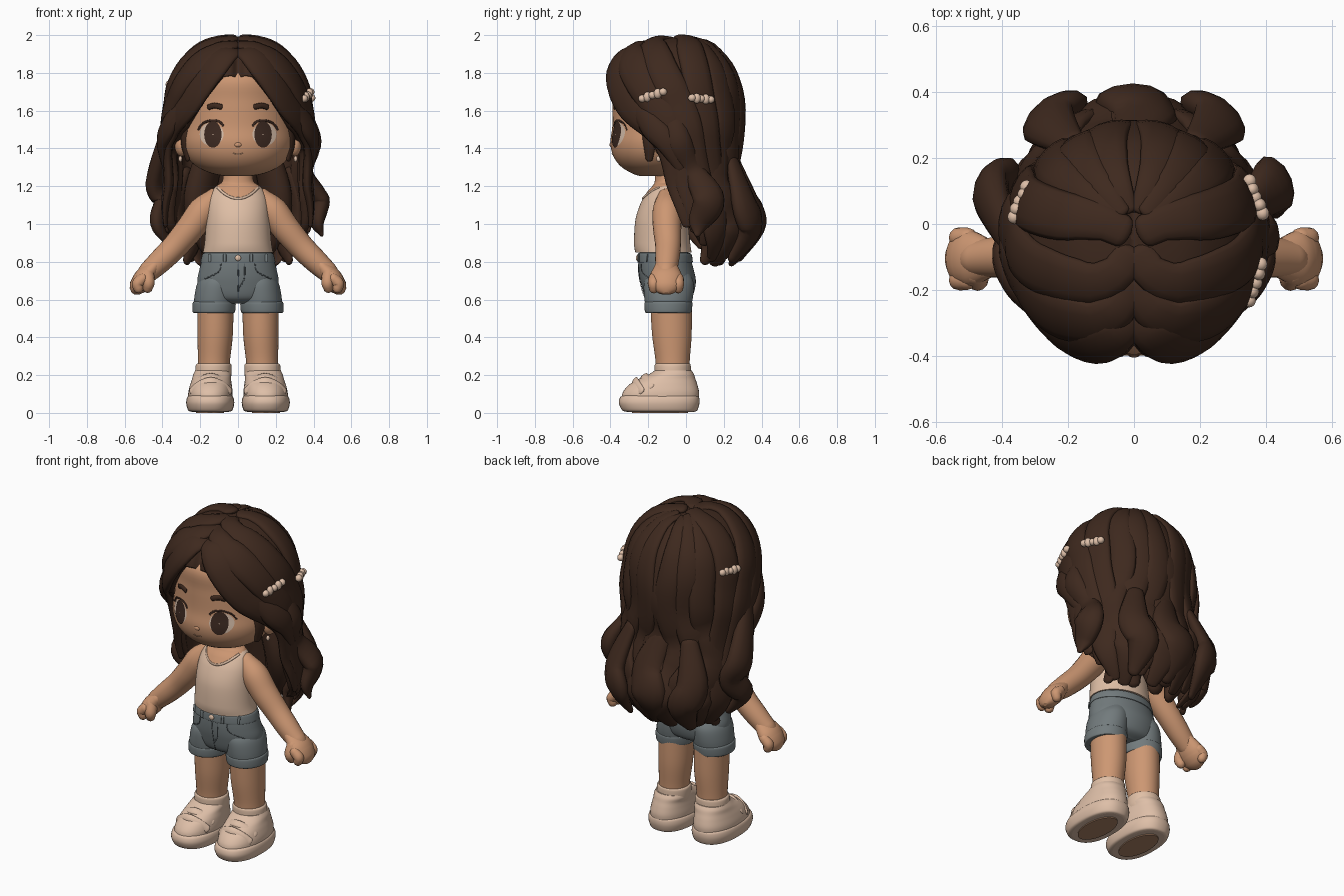
import bpy, bmesh
from math import sin, cos, pi, exp, radians, copysign
from mathutils import Vector
from mathutils.bvhtree import BVHTree

if "Cube" in bpy.data.objects:
    bpy.data.objects.remove(bpy.data.objects["Cube"], do_unlink=True)


def material(name, *rgb):
    m = bpy.data.materials.new(name)
    m.use_nodes = True
    m.diffuse_color = (*rgb, 1)
    m.node_tree.nodes["Principled BSDF"].inputs["Base Color"].default_value = (*rgb, 1)
    return m


SKIN = material("skin", .61, .31, .17)
HAIR = material("dark brown hair", .048, .022, .013)
TOP = material("cream cotton", .74, .52, .38)
SHOE = material("cream leather", .73, .52, .39)
DENIM = material("blue grey denim", .17, .198, .205)
SEAM = material("dark denim seam", .1, .12, .13)
TREAD = material("tan tread", .42, .23, .135)
EYE = material("dark brown eye", .045, .022, .015)
WHITE = material("eye white", .66, .5, .39)


def finish(name, bm, mat):
    bmesh.ops.recalc_face_normals(bm, faces=bm.faces)
    me = bpy.data.meshes.new(name)
    bm.to_mesh(me)
    bm.free()
    me.materials.append(mat)
    for p in me.polygons:
        p.use_smooth = len(p.vertices) < 5
    ob = bpy.data.objects.new(name, me)
    bpy.context.collection.objects.link(ob)
    return ob


def loft(name, rings, mat, caps=True):
    bm = bmesh.new()
    vs = [[bm.verts.new(p) for p in r] for r in rings]
    n = len(vs[0])
    for a, b in zip(vs, vs[1:]):
        for i in range(n):
            j = (i + 1) % n
            bm.faces.new((a[i], a[j], b[j], b[i]))
    if caps:
        bm.faces.new(vs[0])
        bm.faces.new(vs[-1])
    return finish(name, bm, mat)


def spline(pts, u):
    i = max(0, min(int(u), len(pts) - 2))
    f = u - i
    a, b, c, d = (Vector(pts[max(0, min(k, len(pts) - 1))]) for k in range(i - 1, i + 3))
    return b + (c - a) * (f / 2) + (a * 2 - b * 5 + c * 4 - d) * (f * f / 2) + (b * 3 - a - c * 3 + d) * (f ** 3 / 2)


def sample(pts, steps):
    return [spline(pts, k / steps) for k in range((len(pts) - 1) * steps + 1)]


def interp(x, table):
    for (a, va), (b, vb) in zip(table, table[1:]):
        if x <= b:
            return va + (vb - va) * max(0, x - a) / (b - a)
    return table[-1][1]


def stack(name, rows, mat, s=1, power=2, sides=48, steps=6):
    """Rows of (height, centre x, half width, front y, back y)."""
    def ring(z, cx, rx, yf, yb):
        out = []
        for k in range(sides):
            c, d = cos(2 * pi * k / sides), sin(2 * pi * k / sides)
            px, py = (copysign(abs(v) ** (2 / power), v) for v in (c, d))
            out.append((s * (cx + rx * px), (yf + yb) / 2 + (yb - yf) / 2 * py, z))
        return out
    return loft(name, [ring(*r) for r in sample(rows, steps)], mat)


def tube(name, pts, mat, normal, flat=1, sides=12, steps=6, s=1, ready=False):
    """Rounded strand through (x, y, z, radius) points, flattened along the normal."""
    path = pts if ready else sample(pts, steps)
    path = [Vector((s * p[0], p[1], p[2], max(p[3], .003))) for p in path]
    rings = []

    def ring(i, shrink, push):
        p, r = path[i].xyz, path[i].w
        t = (path[min(i + 1, len(path) - 1)].xyz - path[max(i - 1, 0)].xyz).normalized()
        side = t.cross(normal(p)).normalized()
        n = side.cross(t)
        p = p + t * (push * r * min(1, flat * 1.5))
        rings.append([p + side * (r * shrink * cos(a)) + n * (r * flat * shrink * sin(a))
                      for a in (2 * pi * k / sides for k in range(sides))])
    ends = [radians(a) for a in (80, 55, 28)]
    for a in ends:
        ring(0, cos(a), -sin(a))
    for i in range(len(path)):
        ring(i, 1, 0)
    for a in reversed(ends):
        ring(len(path) - 1, cos(a), sin(a))
    return loft(name, rings, mat)


def ball(name, loc, scale, mat):
    bm = bmesh.new()
    bmesh.ops.create_uvsphere(bm, u_segments=20, v_segments=12, radius=1)
    for v in bm.verts:
        v.co = Vector(loc) + Vector(a * b for a, b in zip(v.co, scale))
    return finish(name, bm, mat)


def surface(ob):
    tree = BVHTree.FromPolygons([v.co for v in ob.data.vertices], [p.vertices[:] for p in ob.data.polygons])

    def snap(x, z, lift=.003):
        hit = tree.ray_cast(Vector((x, -2, z)), Vector((0, 1, 0)))[0]
        return Vector((x, (hit.y if hit else -.2) - lift, z))
    return snap


def front(p):
    return Vector((0, -1, 0))


def line(name, snap, pts, r, mat, s=1, flat=.4):
    path = [(*snap(s * x, z), r) for x, z in sample(pts, 6)]
    tube(name, path, mat, front, flat, 8, ready=True)


def disc(name, snap, x, z, rx, rz, lift, mat):
    rings = [[snap(x + rx * k * cos(a), z + rz * k * sin(a), lift) for a in (pi * i / 16 for i in range(32))]
             for k in (.05, .35, .7, 1)]
    loft(name, rings, mat, caps=False)


# Head and face
head = stack("head", [(1.253, 0, .06, -.24, -.1), (1.268, 0, .14, -.285, -.02), (1.305, 0, .22, -.345, .05),
                      (1.36, 0, .272, -.385, .1), (1.43, 0, .295, -.4, .13), (1.52, 0, .292, -.39, .15),
                      (1.65, 0, .28, -.39, .16), (1.78, 0, .25, -.385, .14), (1.88, 0, .13, -.26, .05)],
             SKIN, sides=72)
face = surface(head)
ball("nose", (0, -.394, 1.42), (.02, .011, .014), SKIN)
line("mouth", face, [(-.024, 1.373), (0, 1.367), (.024, 1.373)], .003, TREAD)
for s, tag in ((1, "left"), (-1, "right")):
    disc(tag + "_eye_white", face, s * .14, 1.475, .063, .062, .003, WHITE)
    disc(tag + "_iris", face, s * .133, 1.474, .046, .07, .006, EYE)
    line(tag + "_lashes", face, [(.078, 1.52), (.1, 1.542), (.14, 1.548), (.185, 1.533), (.21, 1.5)], .006, EYE, s)
    line(tag + "_eyebrow", face, [(.09, 1.62), (.125, 1.627), (.155, 1.618)], .015, HAIR, s)
    ball(tag + "_ear", (s * .3, -.12, 1.42), (.036, .05, .062), SKIN)
    ball(tag + "_earring", (s * .305, -.145, 1.345), (.01, .012, .016), SHOE)
    tube(tag + "_sideburn", [(.262, -.215, 1.56, .03), (.282, -.195, 1.44, .036), (.268, -.195, 1.345, .02)],
         HAIR, lambda p: Vector((p.x, p.y + .1, 0)), .5, s=s)

# Hair shell: rows of (height, half width, reach forward, reach back) around the crown axis
AXIS = -.04
ROWS = [(1.99, .01, .01, .01), (1.984, .08, .09, .09), (1.957, .17, .2, .17), (1.91, .24, .29, .22),
        (1.83, .308, .355, .28), (1.72, .355, .375, .32), (1.6, .375, .365, .335), (1.5, .385, .33, .33),
        (1.4, .38, .27, .315), (1.25, .375, .2, .32), (1.1, .39, .2, .38), (.98, .385, .18, .41),
        (.88, .35, .15, .37), (.78, .28, .1, .28)]
LEVEL = [(r[0], i) for i, r in reversed(list(enumerate(ROWS)))]
HAIRLINE = [(0, 1.79), (14, 1.775), (30, 1.66), (48, 1.51), (65, 1.43), (77, 1.38), (88, 1.18), (98, .99),
            (110, .9), (180, .86)]


def scalp(deg, u, inset=0):
    a = radians(deg)
    z, rx, fwd, back = spline(ROWS, u)
    fade = max(0, min(1, (1.95 - z) * 2)) * (1 - cos(a)) / 2
    groove = abs(sin(8 * a + .6 * sin(9 * z) * fade))
    k = (1 - .07 * fade * (1 - groove)) * (1 - inset)
    x, y = rx * k * sin(a), AXIS - (fwd if cos(a) > 0 else back) * k * cos(a)
    part = exp(-(x / .025) ** 2) if z > 1.6 else 0
    if cos(a) > 0:
        y += .03 * part * min(1, fwd * 3)
    return Vector((x, y, z - .02 * part - inset * .2 * (z > 1.8)))


def outward(p):
    return Vector((p.x, p.y - AXIS, max(0, p.z - 1.55))).normalized()


def hair_ring(t, inset):
    out = []
    for k in range(180):
        deg = k * 2 - 180
        end = interp(interp(abs(deg), HAIRLINE), LEVEL)
        out.append(scalp(deg, end * t, inset))
    return out


N = 56
loft("hair_shell", [hair_ring(j / N, 0) for j in range(N + 1)] + [hair_ring(j / N, .13) for j in range(N, -1, -1)], HAIR)


def lock(name, pts, s=1):
    """Strand lying on the scalp through (angle from front, height, half width) points."""
    path = [(*scalp(a, interp(z, LEVEL)), w) for a, z, w in sample(pts, 6)]
    tube(name, path, HAIR, outward, .36, s=s, ready=True)


SWEEPS = {
    "fringe": [(3, 1.93, .04), (20, 1.86, .08), (44, 1.65, .09), (66, 1.51, .07), (80, 1.4, .07), (92, 1.2, .07), (97, 1, .03)],
    "temple_lock": [(5, 1.968, .045), (40, 1.87, .085), (62, 1.72, .09), (78, 1.56, .085), (90, 1.4, .08), (100, 1.2, .075), (103, .97, .03)],
    "side_lock": [(20, 1.986, .05), (62, 1.92, .075), (82, 1.75, .085), (96, 1.55, .085), (104, 1.35, .08), (112, 1.1, .08), (112, .9, .03)],
    "rear_side_lock": [(115, 1.987, .05), (108, 1.92, .075), (110, 1.72, .08), (116, 1.5, .08), (122, 1.25, .08), (118, 1, .075), (124, .82, .03)]}
CURLS = {
    "left": [(.35, -.07, 1.6, .05), (.4, -.04, 1.44, .07), (.36, .04, 1.28, .06), (.425, .12, 1.13, .09),
             (.42, .07, 1.01, .06), (.44, .06, .95, .02)],
    "right": [(.35, -.06, 1.6, .05), (.385, -.03, 1.46, .06), (.435, .1, 1.23, .085), (.395, .12, 1.11, .08),
              (.425, .05, 1, .065), (.35, .08, .89, .025)]}
for s, tag in ((1, "left"), (-1, "right")):
    for name, pts in SWEEPS.items():
        lock(tag + "_" + name, pts, s)
    for i, a in enumerate((133, 149, 165)):
        tip = .8 + .04 * (i % 2)
        lock(f"{tag}_back_lock_{i}", [(a, 1.984, .03), (a, 1.8, .065), (a + 5, 1.5, .075), (a - 7, 1.22, .085),
                                      (a + 5, tip + .18, .085), (a, tip, .035)], s)
    # Loose curls that swell beyond the shell
    tube(tag + "_side_curl", CURLS[tag], HAIR, outward, .6, s=s)
    tube(tag + "_cheek_lock", [(.29, -.27, 1.64, .04), (.365, -.185, 1.52, .065), (.4, -.1, 1.43, .06), (.385, -.03, 1.3, .03)],
         HAIR, outward, .5, s=s)
    tube(tag + "_nape_curl", [(.28, .12, 1.25, .06), (.33, .12, 1.05, .08), (.25, .14, .92, .07), (.27, .1, .81, .03)],
         HAIR, outward, .6, s=s)
    tube(tag + "_back_curl", [(.2, .25, 1.32, .05), (.26, .31, 1.1, .09), (.22, .34, .97, .09), (.21, .25, .82, .035)],
         HAIR, outward, .55, s=s)
    # Inner layer filling the space behind the neck and back
    tube(tag + "_inner_lock", [(.14, .07, 1.4, .09), (.2, .1, 1.15, .11), (.17, .15, .97, .1), (.13, .15, .83, .04)],
         HAIR, outward, .7, s=s)
lock("centre_back_lock", [(180, 1.984, .03), (180, 1.75, .06), (183, 1.45, .08), (177, 1.2, .09), (181, 1, .1), (180, .82, .04)])
tube("centre_back_curl", [(-.02, .26, 1.32, .06), (.03, .325, 1.14, .1), (-.01, .37, 1, .11), (.01, .29, .83, .04)],
     HAIR, outward, .5)
tube("centre_inner_lock", [(0, .1, 1.4, .1), (0, .16, 1.15, .12), (0, .19, .97, .12), (0, .18, .83, .05)], HAIR, outward, .7)

# Hair clips of (angle, height, slope, lift)
for n, (a, z, slope, lift) in enumerate(((70, 1.672, .008, .032), (110, 1.655, -.002, .032), (-109, 1.73, 0, .02))):
    for k in range(-2, 3):
        p = scalp(a + 4.2 * k, interp(z + slope * k, LEVEL))
        ball(f"hair_clip_{n}_bead", p + outward(p) * lift, (.02, .021, .027 if k % 2 else .02), SHOE)

# Torso with tank top coloured by a neckline rule
torso = stack("torso", [(.848, 0, .186, -.268, .03), (.9, 0, .177, -.275, .022), (1.02, 0, .168, -.268, .01),
                        (1.11, 0, .16, -.24, 0), (1.17, 0, .14, -.205, -.015), (1.205, 0, .11, -.175, -.03),
                        (1.23, 0, .082, -.165, -.035), (1.32, 0, .078, -.16, -.03)], SKIN, sides=200, steps=18)
torso.data.materials.append(TOP)


def neckline(x):
    return 1.135 + 5 * x * x


for p in torso.data.polygons:
    p.material_index = int(p.center.z < min(1.21, neckline(p.center.x)))
line("neck_trim", surface(torso), [(k * .018, neckline(k * .018)) for k in range(-6, 7)], .007, TOP)

# Shorts
hips = stack("shorts_hips", [(.58, 0, .1, -.17, -.02), (.61, 0, .19, -.215, .03), (.69, 0, .215, -.24, .052),
                             (.76, 0, .204, -.25, .04), (.83, 0, .186, -.25, .02), (.85, 0, .178, -.245, .012)], DENIM, sides=72)
stack("waistband", [(.795, 0, .194, -.252, .03), (.8, 0, .198, -.257, .036), (.838, 0, .189, -.256, .03),
                    (.846, 0, .18, -.25, .018)], DENIM)
denim = surface(hips)
line("fly_seam", denim, [(0, .79), (.002, .7), (0, .61)], .003, SEAM)
line("fly_stitch", denim, [(.035, .79), (.033, .71), (.004, .66)], .002, SEAM)
ball("waist_button", (0, -.257, .82), (.016, .009, .016), TOP)

for s, tag in ((1, "left"), (-1, "right")):
    stack(tag + "_shorts_leg", [(.55, .126, .108, -.212, .024), (.62, .121, .109, -.222, .038),
                                (.69, .112, .102, -.222, .04), (.74, .1, .08, -.2, .02)], DENIM, s)
    stack(tag + "_shorts_cuff", [(.53, .128, .1, -.205, .02), (.535, .128, .112, -.217, .029),
                                 (.58, .126, .114, -.22, .034), (.59, .126, .106, -.21, .026)], DENIM, s)
    line(tag + "_pocket_seam", denim, [(.09, .79), (.105, .745), (.175, .71)], .003, SEAM, s)
    for x in (.07, .15):
        line(tag + "_belt_loop", surface(bpy.data.objects["waistband"]), [(x, .803), (x, .836)], .009, DENIM, s)

    # Arm, mitten hand and short fingers
    tube(tag + "_arm", [(.125, -.1, 1.135, .055), (.185, -.1, 1.07, .077), (.25, -.1, .98, .075), (.33, -.095, .885, .068),
                        (.41, -.1, .805, .063), (.475, -.105, .745, .055)], SKIN, front, sides=24, s=s)
    tube(tag + "_palm", [(.45, -.105, .77, .064), (.49, -.105, .725, .084), (.512, -.105, .695, .084)],
         SKIN, lambda p: Vector((s, 0, 1)), .62, 24, s=s)
    for i in range(4):
        y = -.17 + .043 * i
        tube(tag + "_finger", [(.505, y, .71, .03), (.53, y, .685, .031), (.527, y, .66, .027)], SKIN, front, s=s)
    tube(tag + "_thumb", [(.48, -.15, .735, .036), (.474, -.17, .69, .033), (.478, -.165, .662, .027)], SKIN,
         lambda p: Vector((1, 0, 0)), s=s)

    # Leg, sock and shoe
    stack(tag + "_leg", [(.2, .13, .084, -.16, .018), (.28, .127, .085, -.162, .02), (.42, .121, .094, -.18, .03),
                         (.6, .12, .096, -.19, .03)], SKIN, s)
    stack(tag + "_sock", [(.17, .132, .09, -.16, .02), (.2, .131, .096, -.166, .026), (.25, .129, .095, -.166, .025),
                          (.262, .129, .086, -.16, .02)], TOP, s)
    stack(tag + "_tread", [(0, .148, .075, -.285, .01), (.012, .148, .075, -.285, .01)], TREAD, s, steps=1)
    stack(tag + "_shoe_sole", [(.006, .147, .098, -.315, .045), (.014, .147, .117, -.338, .06), (.05, .147, .127, -.355, .071),
                               (.08, .147, .123, -.35, .07), (.092, .147, .112, -.335, .06)], SHOE, s, 2.4)
    stack(tag + "_shoe_upper", [(.07, .147, .117, -.343, .067), (.11, .146, .117, -.334, .069), (.15, .143, .11, -.3, .06),
                                (.18, .14, .103, -.25, .05), (.205, .136, .1, -.195, .042), (.225, .134, .092, -.165, .03)],
          SHOE, s, 2.2)
    for dy, dz in ((0, 0), (-.05, -.025)):
        tube(tag + "_shoe_strap", [(.144 + .1 * k, -.222 + dy + .035 * k * k, .195 + dz - .055 * k * k, .023)
                                   for k in (-1, -.6, 0, .6, 1)], SHOE,
             lambda p: p - Vector((s * .144, -.14, .08)), .42, s=s)
